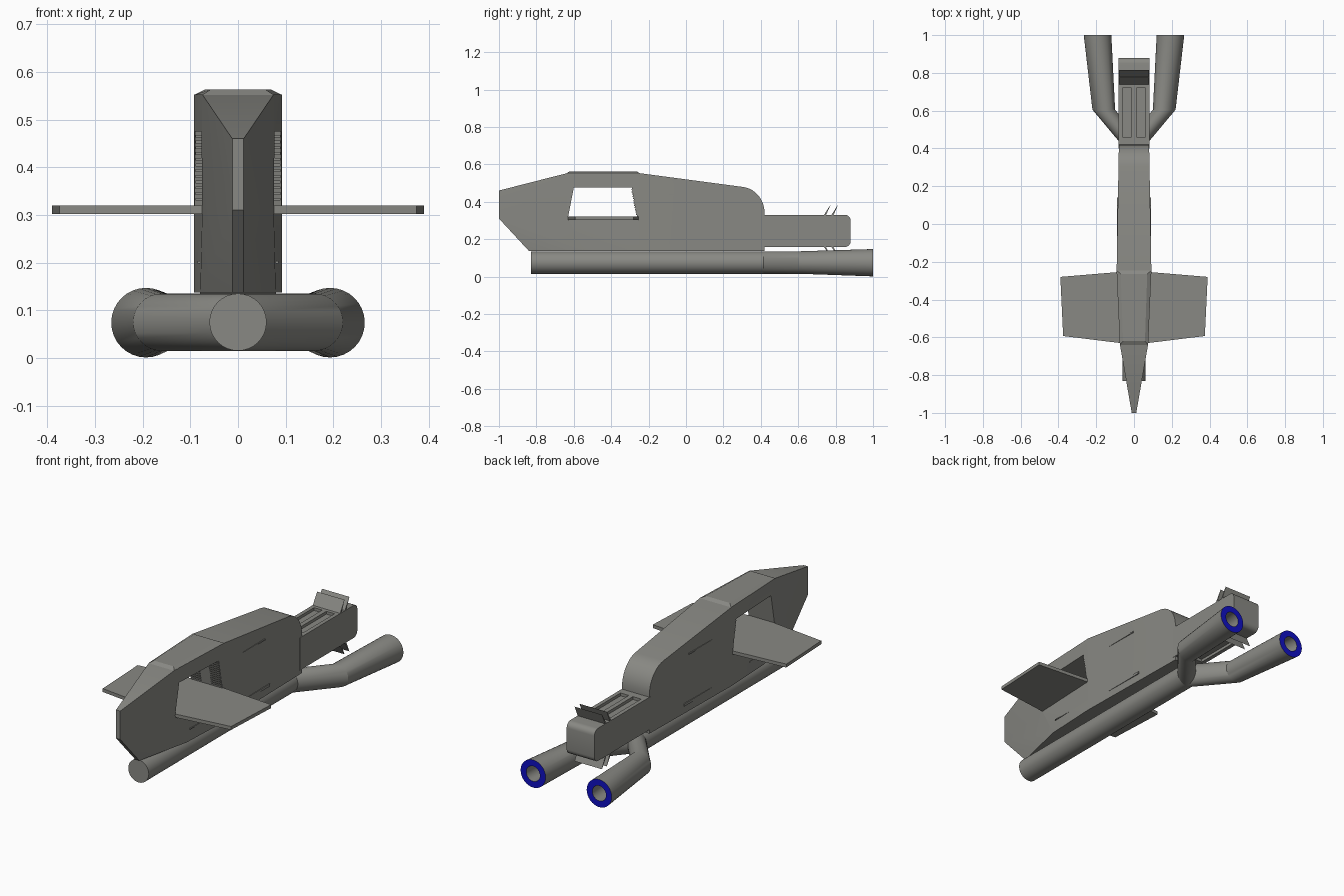
import bpy, bmesh, math
from mathutils import Vector

if "Cube" in bpy.data.objects:
    bpy.data.objects.remove(bpy.data.objects["Cube"])


def material(name, col):
    m = bpy.data.materials.new(name)
    m.diffuse_color = (*col, 1)
    m.use_nodes = True
    m.node_tree.nodes["Principled BSDF"].inputs["Base Color"].default_value = m.diffuse_color
    return m


GREY = material("hull grey", (0.25, 0.25, 0.23))
BLUE = material("exhaust blue", (0.005, 0.005, 0.55))


def finish(name, bm, smooth=False):
    bmesh.ops.remove_doubles(bm, verts=bm.verts, dist=1e-5)
    bmesh.ops.recalc_face_normals(bm, faces=bm.faces)
    me = bpy.data.meshes.new(name)
    bm.to_mesh(me)
    bm.free()
    me.materials.append(GREY)
    me.materials.append(BLUE)
    ob = bpy.data.objects.new(name, me)
    bpy.context.collection.objects.link(ob)
    if smooth:
        bpy.ops.object.select_all(action='DESELECT')
        ob.select_set(True)
        bpy.context.view_layer.objects.active = ob
        bpy.ops.object.shade_smooth_by_angle(angle=math.radians(30))
    return ob


def slab(name, outline, width, sides=None, smooth=False):
    """Solid between x = -width(y,z) and +width(y,z) of a side outline in (y, z)."""
    bm = bmesh.new()
    pts = {}

    def v(p, s):
        if (p, s) not in pts:
            w = width(p) if callable(width) else width
            pts[p, s] = bm.verts.new((s * w, *p))
        return pts[p, s]
    for face in sides or [outline]:
        for s in (-1, 1):
            bm.faces.new([v(p, s) for p in face])
    for a, b in zip(outline, outline[1:] + outline[:1]):
        bm.faces.new([v(a, 1), v(b, 1), v(b, -1), v(a, -1)])
    return finish(name, bm, smooth)


def boxes(name, specs):
    """Several boxes (x0, x1, y0, y1, z0, z1) in one object."""
    bm = bmesh.new()
    for x0, x1, y0, y1, z0, z1 in specs:
        r = bmesh.ops.create_cube(bm, size=1)
        for q in r['verts']:
            q.co = Vector(((x0 + x1) / 2 + q.co.x * (x1 - x0),
                           (y0 + y1) / 2 + q.co.y * (y1 - y0),
                           (z0 + z1) / 2 + q.co.z * (z1 - z0)))
    return finish(name, bm)


def cut(ob, cutter):
    m = ob.modifiers.new("cut", 'BOOLEAN')
    m.operation, m.object, m.solver = 'DIFFERENCE', cutter, 'EXACT'
    bpy.context.view_layer.update()
    dg = bpy.context.evaluated_depsgraph_get()
    me = bpy.data.meshes.new_from_object(ob.evaluated_get(dg))
    ob.modifiers.clear()
    ob.data = me
    bpy.data.objects.remove(cutter)


def tube(name, rings, cap_start, blue_band=None, n=32):
    """Loft through upright rings (x, y, z, radius)."""
    bm = bmesh.new()
    loops = [[bm.verts.new((x + r * math.cos(2 * math.pi * i / n), y,
                            z + r * math.sin(2 * math.pi * i / n))) for i in range(n)]
             for x, y, z, r in rings]
    for k in range(len(loops) - 1):
        a, b = loops[k], loops[k + 1]
        for i in range(n):
            j = (i + 1) % n
            f = bm.faces.new([a[i], a[j], b[j], b[i]])
            f.material_index = 1 if k == blue_band else 0
    if cap_start:
        bm.faces.new(loops[0])
    bm.faces.new(loops[-1])
    return finish(name, bm, True)


# Hull: wedge nose, cabin section and rounded rear
def hull_width(p):
    y = p[0]
    if p in (A, B, F):
        return 0.012
    if y <= -0.25:
        return 0.075 + 0.017 * (y + 0.635) / 0.385
    return 0.092 - 0.012 * (y + 0.25) / 0.67


A, B, F = (-1, 0.31), (-1, 0.46), (-0.84, 0.137)
C, D, G = (-0.635, 0.553), (-0.635, 0.31), (-0.54, 0.137)
E, E2, H = (-0.25, 0.553), (-0.25, 0.137), (0.42, 0.137)
arc = [(0.29 + 0.13 * math.sin(t), 0.34 + 0.14 * math.cos(t))
       for t in [math.radians(6 + 84 * i / 10) for i in range(11)]]
hull = slab("hull", [A, B, C, E, *arc, H, E2, G, F], hull_width,
            [[A, B, C, D], [A, D, G, F], [C, E, E2, G, D], [E, *arc, H, E2]], True)
cut(hull, slab("cabin_cutter", [(-0.6, 0.475), (-0.29, 0.475), (-0.26, 0.31), (-0.632, 0.31)], 0.3))

# Roof cap with chamfered rim
bm = bmesh.new()
low = [bm.verts.new(c) for c in ((-0.075, -0.64, 0.552), (0.075, -0.64, 0.552),
                                 (0.092, -0.245, 0.552), (-0.092, -0.245, 0.552))]
high = [bm.verts.new(c) for c in ((-0.058, -0.62, 0.563), (0.058, -0.62, 0.563),
                                  (0.07, -0.265, 0.563), (-0.07, -0.265, 0.563))]
bm.faces.new(low)
bm.faces.new(high)
for i in range(4):
    j = (i + 1) % 4
    bm.faces.new([low[i], low[j], high[j], high[i]])
finish("roof_cap", bm)

# Wing plate passing through the cabin floor
half = [(0.075, -0.63), (0.375, -0.593), (0.39, -0.28), (0.09, -0.255)]
plan = half + [(-x, y) for x, y in reversed(half)]
bm = bmesh.new()
f = bm.faces.new([bm.verts.new((x, y, 0.302)) for x, y in plan])
r = bmesh.ops.extrude_face_region(bm, geom=[f])
bmesh.ops.translate(bm, vec=(0, 0, 0.018), verts=[q for q in r['geom'] if isinstance(q, bmesh.types.BMVert)])
finish("wings", bm)

# Grille slats on the rear wall of the cabin
slats = []
for i in range(12):
    z = 0.33 + i * 0.012
    y = -0.26 - 0.03 * (z - 0.31) / 0.165
    for s in (-1, 1):
        x = sorted((s * 0.03, s * 0.089))
        slats.append((*x, y - 0.005, y + 0.004, z, z + 0.006))
boxes("cabin_grille", slats)

# Thin trim strips along the flanks
strips = []
for y0, y1, z0, z1 in ((-0.09, 0.14, 0.177, 0.19), (-0.09, 0.1, 0.435, 0.442), (-0.52, -0.41, 0.198, 0.203)):
    for s in (-1, 1):
        w = hull_width(((y0 + y1) / 2, 0))
        strips.append((*sorted((s * (w - 0.006), s * (w + 0.003))), y0, y1, z0, z1))
boxes("side_strips", strips)

# Tail box with rounded rear edges and grooves above and below
R = 0.03
rear = [(0.88 - R + R * math.cos(t), zc + R * math.sin(t))
        for zc, start in ((0.158 + R, -90), (0.33 - R, 0))
        for t in [math.radians(start + 18 * i) for i in range(6)]]
tail = slab("tail_box", [(0.4, 0.158), *rear, (0.4, 0.33)], 0.081, None, True)
cut(tail, boxes("groove_cutter", [(*sorted((s * 0.012, s * 0.06)), 0.46, 0.72, z, z + 0.04)
                                  for s in (-1, 1) for z in (0.315, 0.133)]))

# Air brake flaps leaning backwards, mirrored below
for k, y in enumerate((0.735, 0.775)):
    for side, base, d in (("upper", 0.325, 1), ("lower", 0.163, -1)):
        slab(f"{side}_flap_{k + 1}", [(y, base), (y + 0.012, base), (y + 0.04, base + d * 0.063)], 0.08)

# Main lower pipe and two flared exhaust branches
tube("main_pipe", [(0, -0.83, 0.075, 0.06), (0, 0.415, 0.075, 0.06)], True)
for s, side in ((1, "right"), (-1, "left")):
    tube(f"{side}_exhaust", [(0, 0.414, 0.075, 0.06), (s * 0.16, 0.605, 0.075, 0.06),
                             (s * 0.193, 1, 0.074, 0.073), (s * 0.193, 1, 0.074, 0.04),
                             (s * 0.178, 0.8, 0.074, 0.04)], False, blue_band=2)
